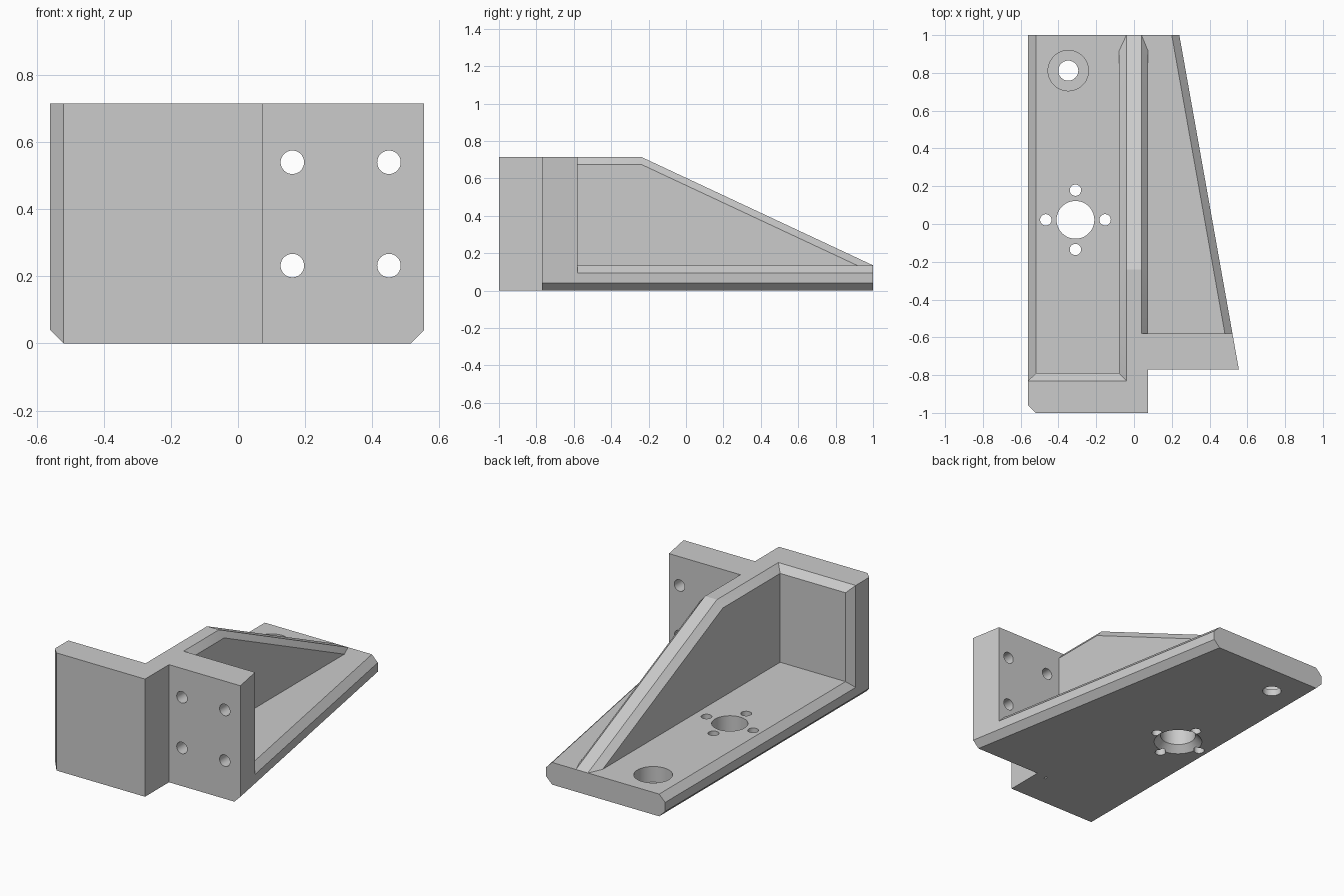
import bpy, bmesh, math
from mathutils import Matrix, Vector

if "Cube" in bpy.data.objects:
    bpy.data.objects.remove(bpy.data.objects["Cube"])

C = 0.04          # chamfer size used everywhere
H = 0.715         # total height
FLOOR = 0.135     # base plate thickness

grey = bpy.data.materials.new("light_grey")
grey.diffuse_color = (0.6, 0.6, 0.6, 1)
grey.use_nodes = True
grey.node_tree.nodes["Principled BSDF"].inputs["Base Color"].default_value = grey.diffuse_color


def make_object(name, bm):
    bmesh.ops.recalc_face_normals(bm, faces=bm.faces)
    mesh = bpy.data.meshes.new(name)
    bm.to_mesh(mesh)
    bm.free()
    mesh.materials.append(grey)
    ob = bpy.data.objects.new(name, mesh)
    bpy.context.collection.objects.link(ob)
    return ob


def hull(name, points):
    bm = bmesh.new()
    for p in points:
        bm.verts.new(p)
    bmesh.ops.convex_hull(bm, input=bm.verts[:])
    bmesh.ops.dissolve_limit(bm, angle_limit=0.005, verts=bm.verts[:], edges=bm.edges[:])
    return make_object(name, bm)


def rod(name, centre, r1, r2, depth, axis="Z"):
    bm = bmesh.new()
    rot = Matrix.Rotation(math.pi / 2, 4, "X") if axis == "Y" else Matrix()
    bmesh.ops.create_cone(bm, cap_ends=True, segments=48, radius1=r1, radius2=r2,
                          depth=depth, matrix=Matrix.Translation(Vector(centre)) @ rot)
    return make_object(name, bm)


def combine(target, other, operation):
    mod = target.modifiers.new("combine", "BOOLEAN")
    mod.operation, mod.solver, mod.object = operation, "EXACT", other
    bpy.context.view_layer.objects.active = target
    bpy.ops.object.modifier_apply(modifier=mod.name)
    bpy.data.objects.remove(other)


def edge_x(y):
    """Slanted right-hand edge of the footprint."""
    return 0.24 + (1 - y) * 0.315 / 1.77


# Front block, chamfered on its front left, bottom left and inner edges
bracket = hull("bracket", [
    (-.52, -1, 0), (.075, -1, 0), (-.56, -.96, C), (-.52, -1, H), (.075, -1, H),
    (-.56, -.96, H), (-.56, -.83, H), (-.56, -.83, C), (.075, -.83, H),
    (.075, -.79, H - C), (.075, -.79, 0), (-.52, -.79, H - C), (-.52, -.79, 0)])

# Base plate, left half with chamfered outer edge
left = [(-.56, C), (-.52, 0), (0, 0), (0, FLOOR), (-.52, FLOOR), (-.56, FLOOR - C)]
base_left = hull("base_left", [(x, y, z) for y in (-.85, 1) for x, z in left])

# Base plate, right half following the slanted edge
base_right = hull("base_right", [
    (x, y, z) for y in (-.7, 1) for x, z in
    [(-.02, 0), (edge_x(y) - C, 0), (edge_x(y), C), (edge_x(y), FLOOR - C),
     (edge_x(y) - C, FLOOR), (-.02, FLOOR)]])

# Sloping web with chamfered top edges
web = hull("web", [
    (x, y, z) for y, top in ((-.9, H), (-.24, H), (1, FLOOR)) for x, z in
    [(-.08, .05), (.075, .05), (.075, top - C), (C, top), (-C, top), (-.08, top - C)]])

# Mounting plate and the corner that joins it to the block
plate = hull("mounting_plate", [
    p for y in (-.77, -.58) for p in
    [(0, y, 0), (edge_x(y) - C, y, 0), (edge_x(y), y, C), (edge_x(y), y, H), (0, y, H)]])
corner = hull("corner", [(x, y, z) for x in (.01, .075) for y in (-.98, -.6) for z in (0, H)])

for part in (base_left, base_right, corner, plate, web):
    combine(bracket, part, "UNION")

# Mounting holes, centre bore with countersunk underside, screw ring, counterbore
cutters = [rod("mounting_hole", (x, -.675, z), .035, .035, .4, "Y")
           for x in (.162, .45) for z in (.232, .54)]
cx, cy = -.31, .022
cutters.append(rod("centre_bore", (cx, cy, .1), .1, .1, .4))
cutters.append(rod("bore_chamfer", (cx, cy, .01), .155, .1, .06))
for i in range(4):
    a = i * math.pi / 2
    cutters.append(rod("screw_hole", (cx + .157 * math.cos(a), cy + .157 * math.sin(a), .1),
                       .03, .03, .4))
cutters.append(rod("counterbore", (-.348, .812, .14), .107, .107, .2))
cutters.append(rod("counterbore_hole", (-.348, .812, .1), .053, .053, .4))
for cutter in cutters:
    combine(bracket, cutter, "DIFFERENCE")

# Smooth hole walls, keep edges crisp
bpy.ops.object.select_all(action="DESELECT")
bracket.select_set(True)
bpy.context.view_layer.objects.active = bracket
bpy.ops.object.shade_smooth_by_angle(angle=math.radians(20))
